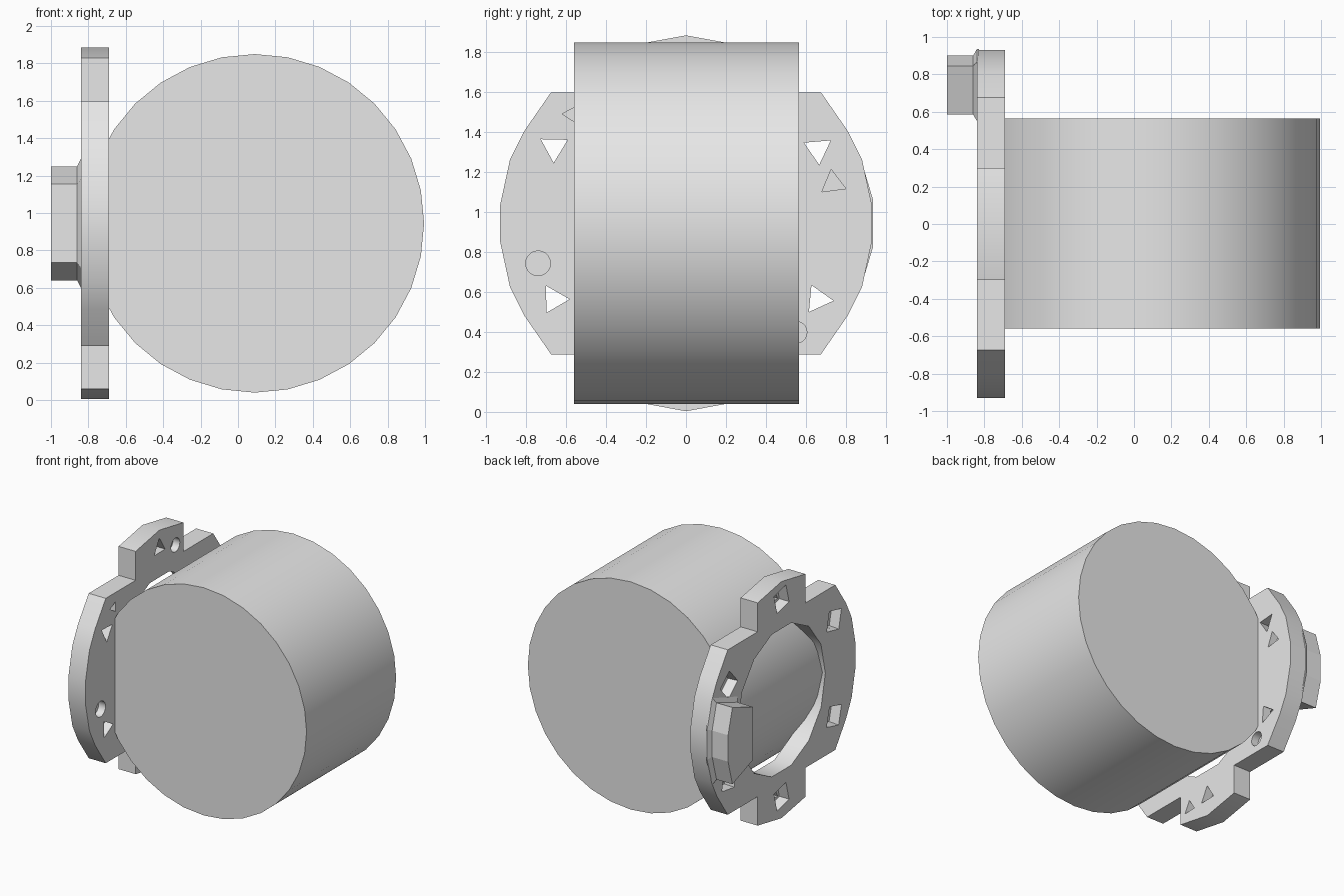
import bpy, bmesh, math

if "Cube" in bpy.data.objects:
    bpy.data.objects.remove(bpy.data.objects["Cube"], do_unlink=True)

grey = bpy.data.materials.new("light_grey")
grey.use_nodes = True
grey.diffuse_color = (0.8, 0.8, 0.8, 1)
grey.node_tree.nodes["Principled BSDF"].inputs["Base Color"].default_value = (0.8, 0.8, 0.8, 1)

MID = 0.945              # height of the shared axis
BACK, FACE = -0.84, -0.69  # plate thickness along x


def add_loft(bm, rings):
    """Capped loft; rings are (x, [(y, z), ...])."""
    loops = [[bm.verts.new((x, y, z)) for y, z in pts] for x, pts in rings]
    n = len(loops[0])
    for a, b in zip(loops, loops[1:]):
        for i in range(n):
            j = (i + 1) % n
            bm.faces.new((a[i], a[j], b[j], b[i]))
    bm.faces.new(loops[0][::-1])
    bm.faces.new(loops[-1])


def make_object(name, bm):
    bmesh.ops.recalc_face_normals(bm, faces=bm.faces)
    mesh = bpy.data.meshes.new(name)
    bm.to_mesh(mesh)
    bm.free()
    mesh.materials.append(grey)
    obj = bpy.data.objects.new(name, mesh)
    bpy.context.collection.objects.link(obj)
    return obj


def loft(name, rings):
    bm = bmesh.new()
    add_loft(bm, rings)
    return make_object(name, bm)


def ngon(y, z, ry, n, turn=0.0, rz=None):
    rz = rz or ry
    return [(y + ry * math.cos(turn + math.tau * i / n),
             z + rz * math.sin(turn + math.tau * i / n)) for i in range(n)]


def cut(target, cutter):
    mod = target.modifiers.new("cut", "BOOLEAN")
    mod.operation = "DIFFERENCE"
    mod.solver = "EXACT"
    mod.object = cutter
    bpy.context.view_layer.objects.active = target
    bpy.ops.object.modifier_apply(modifier=mod.name)
    bpy.data.objects.remove(cutter, do_unlink=True)


def smooth(obj, degrees):
    bpy.ops.object.select_all(action="DESELECT")
    obj.select_set(True)
    bpy.context.view_layer.objects.active = obj
    bpy.ops.object.shade_smooth_by_angle(angle=math.radians(degrees))


# Drum lying along y
bm = bmesh.new()
bmesh.ops.create_cone(bm, cap_ends=True, segments=32, radius1=0.905,
                      radius2=0.905, depth=1.125)
for v in bm.verts:
    x, y, z = v.co
    v.co = (x + 0.09, z + 0.0025, y + MID)
drum = make_object("drum", bm)
smooth(drum, 30)

# Mounting plate: one quarter of the outline, mirrored both ways
quarter = [(0, 0.94), (0.3, 0.885), (0.3, 0.655), (0.675, 0.655),
           (0.81, 0.46), (0.88, 0.32), (0.93, 0.09)]
half = quarter + [(y, -z) for y, z in quarter[::-1]]
outline = half + [(-y, z) for y, z in half[-2:0:-1]]
plate = loft("mounting_plate", [(x, [(y, z + MID) for y, z in outline])
                                for x in (BACK, FACE)])

# Central opening
cut(plate, loft("opening_cutter",
                [(x, ngon(0, MID, 0.55, 14, 0, 0.58)) for x in (-0.9, -0.6)]))

# Six bolt holes: square pockets at the back, triangles through to the face
bolts = [(0, 0.8, 1.6), (0, -0.77, 1.6), (-0.66, 0.38, 0.5),
         (0.66, 0.37, 2.7), (-0.66, -0.38, 2.1), (0.66, -0.38, 2.0)]
bm = bmesh.new()
for y, z, turn in bolts:
    add_loft(bm, [(BACK - 0.05, ngon(y, z + MID, 0.115, 4, turn + 0.5)),
                  (BACK + 0.08, ngon(y, z + MID, 0.1, 4, turn + 0.5))])
cut(plate, make_object("pocket_cutter", bm))
bm = bmesh.new()
for y, z, turn in bolts:
    add_loft(bm, [(x, ngon(y, z + MID, 0.078, 3, turn)) for x in (BACK, FACE + 0.05)])
cut(plate, make_object("bolt_cutter", bm))

# Shallow marks on the drum side: triangular and round
bm = bmesh.new()
for y, z, r, n, turn in [(0.735, 1.145, 0.07, 3, 1.7), (-0.575, 1.49, 0.045, 3, 3.1),
                         (-0.2, 0.16, 0.06, 3, 1.6), (-0.74, 0.745, 0.062, 20, 0),
                         (0.55, 0.4, 0.055, 20, 0), (0.2, 1.69, 0.055, 20, 0)]:
    add_loft(bm, [(x, ngon(y, z, r, n, turn)) for x in (FACE - 0.06, FACE + 0.05)])
cut(plate, make_object("mark_cutter", bm))
smooth(plate, 28)

# Raised block on the back of the plate, with a flared foot
block = [(0.585, 0.735), (0.585, 1.155), (0.845, 1.25),
         (0.9, 1.05), (0.9, 0.84), (0.845, 0.64)]
flare = [(0.74 + (y - 0.74) * 1.22, MID + (z - MID) * 1.13) for y, z in block]
loft("side_block", [(-1.0, block), (-0.86, block), (BACK, flare), (BACK + 0.01, flare)])
